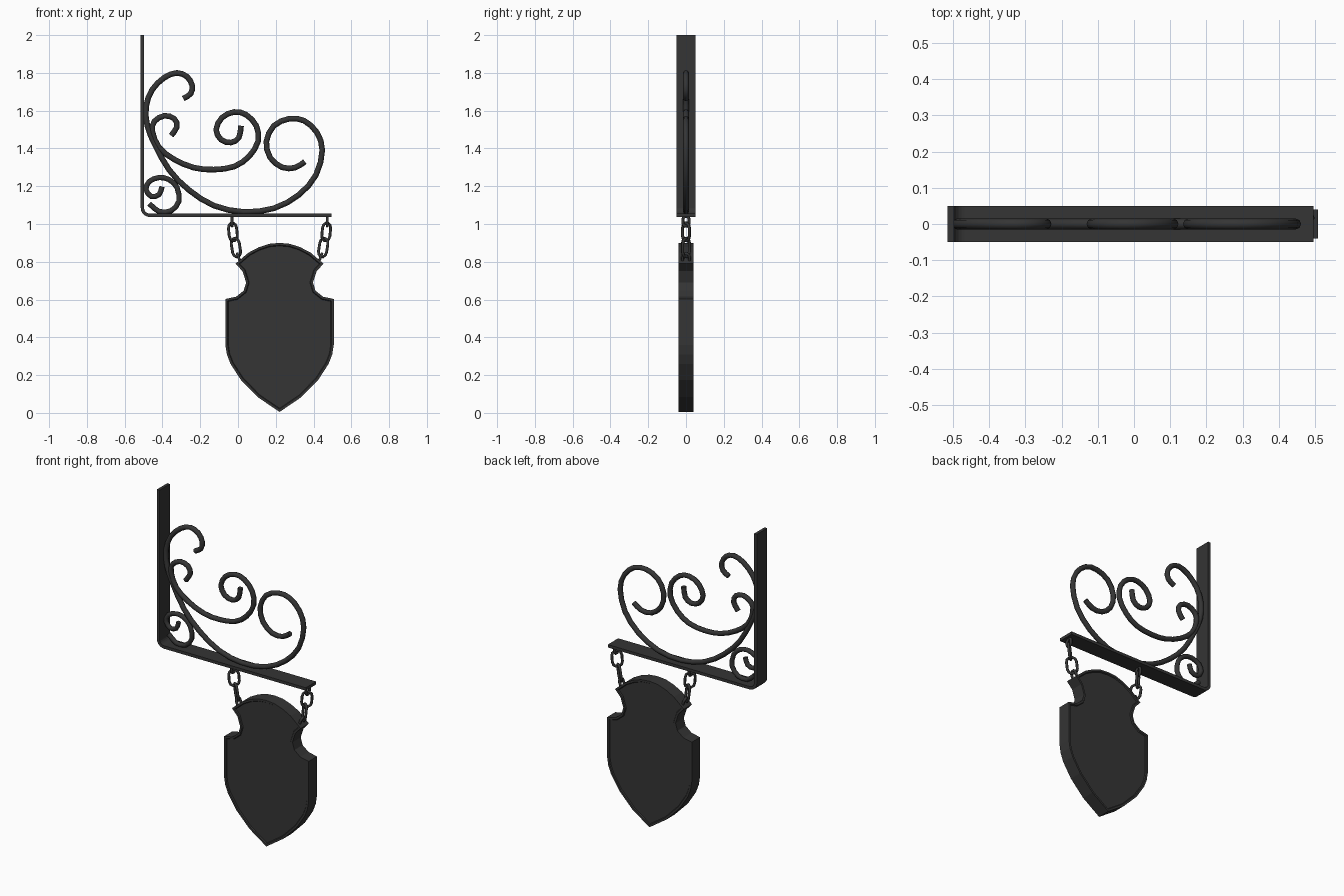
import bpy, bmesh
from math import sin, cos, pi, radians
from mathutils import Vector, Matrix

if "Cube" in bpy.data.objects:
    bpy.data.objects.remove(bpy.data.objects["Cube"])

DARK = bpy.data.materials.new("dark_iron")
DARK.diffuse_color = (0.035, 0.035, 0.035, 1)
DARK.use_nodes = True
DARK.node_tree.nodes["Principled BSDF"].inputs["Base Color"].default_value = DARK.diffuse_color
CX = 0.22  # centre line of the hanging shield


def finish(name, bm):
    bmesh.ops.recalc_face_normals(bm, faces=bm.faces)
    me = bpy.data.meshes.new(name)
    bm.to_mesh(me)
    bm.free()
    ob = bpy.data.objects.new(name, me)
    bpy.context.collection.objects.link(ob)
    me.materials.append(DARK)
    return ob


def plate(name, pts, half, inset=None):
    bm = bmesh.new()
    f = bm.faces.new([bm.verts.new((x, -half, z)) for x, z in pts])
    ext = bmesh.ops.extrude_face_region(bm, geom=[f])["geom"]
    bmesh.ops.translate(bm, verts=[g for g in ext if isinstance(g, bmesh.types.BMVert)],
                        vec=(0, 2 * half, 0))
    bmesh.ops.recalc_face_normals(bm, faces=bm.faces)
    if inset:
        caps = [f for f in bm.faces if abs(f.normal.y) > 0.9]
        bmesh.ops.inset_individual(bm, faces=caps, thickness=inset, use_even_offset=True)
        bmesh.ops.inset_individual(bm, faces=caps, thickness=0.004, depth=-0.006,
                                   use_even_offset=True)
    return finish(name, bm)


def smooth_path(p, n=3):
    # Catmull-Rom subdivision of a short control path
    p = [Vector(q) for q in p]
    p = [2 * p[0] - p[1]] + p + [2 * p[-1] - p[-2]]
    out = []
    for a, b, c, d in zip(p, p[1:], p[2:], p[3:]):
        for i in range(n):
            t = i / n
            out.append(0.5 * (2 * b + (c - a) * t + (2 * a - 5 * b + 4 * c - d) * t * t
                              + (3 * b - a - 3 * c + d) * t ** 3))
    return out + [p[-2]]


def tube(name, path, r, sides=8, closed=False, mat=Matrix()):
    # Sweep along a path lying in the XZ plane
    bm = bmesh.new()
    n, rings = len(path), []
    for i, c in enumerate(path):
        a = path[i - 1] if closed or i else c
        b = path[(i + 1) % n] if closed or i < n - 1 else c
        t = (b - a).normalized()
        nx, nz = -t.y, t.x
        rings.append([bm.verts.new(mat @ Vector((
            c.x + r * cos(w) * nx, r * sin(w), c.y + r * cos(w) * nz)))
            for w in (2 * pi * k / sides for k in range(sides))])
    for i in range(n if closed else n - 1):
        A, B = rings[i], rings[(i + 1) % n]
        for k in range(sides):
            m = (k + 1) % sides
            bm.faces.new((A[k], A[m], B[m], B[k]))
    if not closed:
        bm.faces.new(rings[0])
        bm.faces.new(rings[-1])
    ob = finish(name, bm)
    for f in ob.data.polygons:
        f.use_smooth = len(f.vertices) == 4
    return ob


# L-shaped wall strip with rounded corner
def corner(r):
    return [(-0.467 + r * cos(a), 1.085 + r * sin(a))
            for a in (pi + pi / 2 * k / 5 for k in range(6))]


plate("bracket", [(-0.515, 2.0)] + corner(0.048) + [(0.495, 1.037), (0.495, 1.055)]
      + corner(0.03)[::-1] + [(-0.497, 2.0)], 0.05)

# Wrought scrolls
tube("large_scroll", smooth_path([
    (-.29, 1.664), (-.25, 1.69), (-.243, 1.735), (-.27, 1.78), (-.323, 1.80), (-.39, 1.775),
    (-.455, 1.71), (-.487, 1.62), (-.48, 1.52), (-.44, 1.42), (-.365, 1.287), (-.26, 1.18),
    (-.127, 1.097), (.03, 1.064), (.19, 1.083), (.323, 1.155), (.413, 1.26), (.446, 1.39),
    (.418, 1.484), (.35, 1.547), (.27, 1.557), (.19, 1.52), (.15, 1.437), (.17, 1.352),
    (.233, 1.3), (.302, 1.298), (.354, 1.33)], 2), 0.015)
tube("middle_scroll", smooth_path([
    (-.354, 1.468), (-.323, 1.515), (-.338, 1.558), (-.39, 1.573), (-.443, 1.543),
    (-.453, 1.488), (-.418, 1.405), (-.338, 1.342), (-.233, 1.298), (-.127, 1.288),
    (-.021, 1.304), (.058, 1.357), (.106, 1.437), (.097, 1.52), (.042, 1.579), (-.021, 1.593),
    (-.085, 1.563), (-.116, 1.5), (-.09, 1.447), (-.037, 1.431), (.005, 1.458),
    (.016, 1.52)], 2), 0.015)
tube("small_scroll", smooth_path([
    (-.47, 1.108), (-.418, 1.066), (-.354, 1.07), (-.313, 1.12), (-.323, 1.193),
    (-.365, 1.235), (-.418, 1.246), (-.47, 1.225), (-.487, 1.183), (-.46, 1.146),
    (-.418, 1.156), (-.402, 1.198)], 2), 0.014)

# Shield: one half outline, mirrored
half = [(.055, .895), (.11, .877), (.165, .848), (.233, .79), (.196, .75), (.177, .69),
        (.19, .647), (.23, .615), (.287, .603), (.287, .36), (.279, .31), (.26, .26),
        (.205, .175), (.115, .083)]
outline = [(0, .90)] + half + [(0, .005)] + [(-x, z) for x, z in half[::-1]]
plate("shield", [(CX + x, z) for x, z in outline], 0.04, 0.012)


# Chains on both sides
def link(name, x, z, hw, hl, tilt, turn):
    r = hw
    pts = [Vector((r * cos(a), r * sin(a) + (hl - r) * (1 if k < 6 else -1)))
           for k in range(12) for a in [pi * (k % 6) / 5 + (0 if k < 6 else pi)]]
    m = (Matrix.Translation((x, 0, z)) @ Matrix.Rotation(tilt, 4, 'Y')
         @ Matrix.Rotation(turn, 4, 'Z'))
    tube(name, pts, 0.008, 6, True, m)


for s, side in ((-1, "left"), (1, "right")):
    link(side + "_top_eye", CX + s * .252, 1.014, .017, .026, 0, pi / 2)
    link(side + "_upper_link", CX + s * .247, .958, .028, .048, s * radians(6), radians(40))
    link(side + "_lower_link", CX + s * .231, .875, .028, .05, s * radians(9), radians(-40))
    link(side + "_shield_eye", CX + s * .214, .815, .018, .03, s * radians(20), pi / 2)
